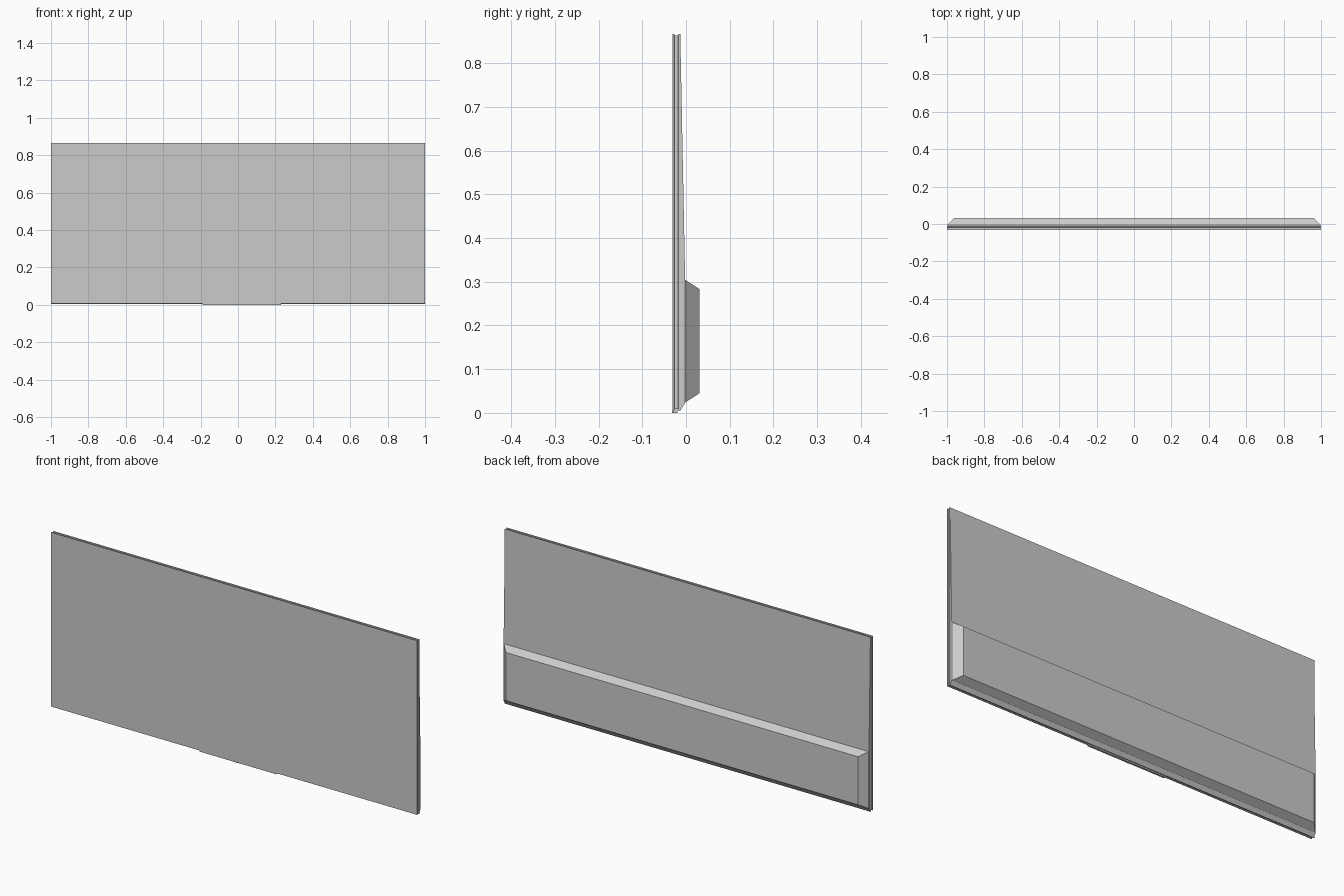
import bpy
import bmesh

if "Cube" in bpy.data.objects:
    bpy.data.objects.remove(bpy.data.objects["Cube"])


def loft(name, rings):
    """Stack rectangles (y, half_width, z_bottom, z_top) from front to back and cap the ends."""
    bm = bmesh.new()
    loops = []
    for y, hx, z0, z1 in rings:
        corners = ((-hx, z0), (hx, z0), (hx, z1), (-hx, z1))
        loops.append([bm.verts.new((x, y, z)) for x, z in corners])
    for a, b in zip(loops, loops[1:]):
        for i in range(4):
            j = (i + 1) % 4
            bm.faces.new((a[i], a[j], b[j], b[i]))
    bm.faces.new(loops[0])
    bm.faces.new(loops[-1])
    bmesh.ops.recalc_face_normals(bm, faces=bm.faces)
    mesh = bpy.data.meshes.new(name)
    bm.to_mesh(mesh)
    bm.free()
    obj = bpy.data.objects.new(name, mesh)
    bpy.context.collection.objects.link(obj)
    return obj


def box(name, x0, x1, y0, y1, z0, z1):
    obj = loft(name, [(y, (x1 - x0) / 2, z0, z1) for y in (y0, y1)])
    obj.location.x = (x0 + x1) / 2
    return obj


# Thin screen panel with a shallow groove around its rim and a tapered back
loft("screen_panel", [
    (-0.031, 1.000, 0.006, 0.866),
    (-0.027, 1.000, 0.006, 0.866),
    (-0.026, 0.997, 0.010, 0.863),
    (-0.018, 0.997, 0.010, 0.863),
    (-0.017, 1.000, 0.004, 0.866),
    (-0.013, 1.000, 0.004, 0.866),
])

# Back shell: leans out to the housing line, then runs straight down
shell = loft("back_shell", [
    (-0.013, 0.998, 0.005, 0.864),
    (-0.002, 0.997, 0.023, 0.305),
])

# Bevelled electronics housing on the lower back
loft("rear_housing", [
    (-0.003, 0.997, 0.023, 0.305),
    (0.031, 0.962, 0.045, 0.283),
])

# Shallow strip under the front edge with a small sensor tab
box("lower_strip", -0.19, 0.23, -0.030, -0.020, 0.0, 0.010)
box("sensor_tab", 0.0, 0.02, -0.0315, -0.025, 0.0, 0.006)

# The shell keeps full width at the sides: raise its sides to upright walls
for v in shell.data.vertices:
    v.co.x = 0.998 if v.co.x > 0 else -0.998
